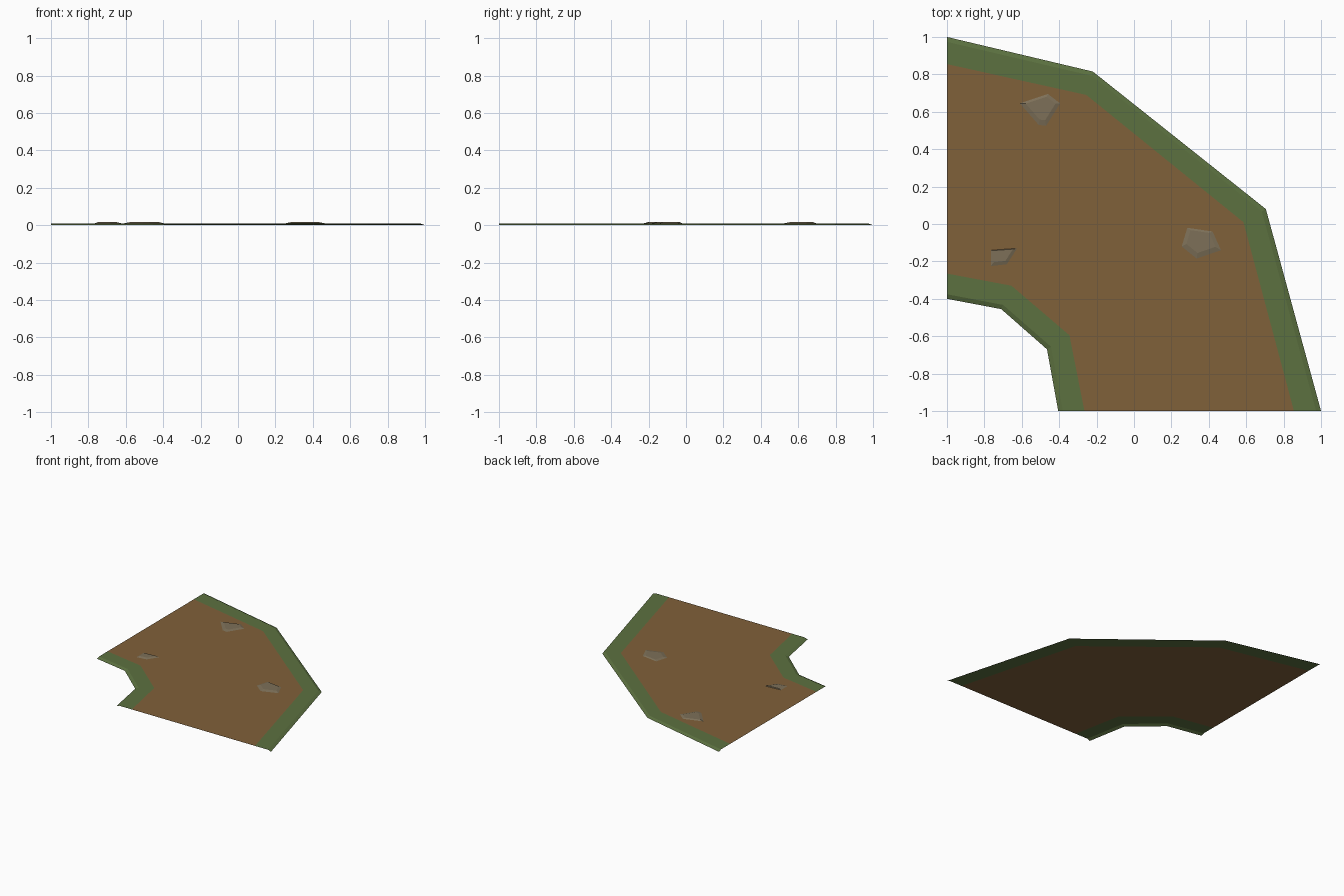
import bpy
import bmesh

if "Cube" in bpy.data.objects:
    bpy.data.objects.remove(bpy.data.objects["Cube"])

TOP = 0.010       # height of the path surface
ROCK_TOP = 0.016  # height of the stones


def material(name, rgb):
    m = bpy.data.materials.new(name)
    m.diffuse_color = (*rgb, 1)
    m.use_nodes = True
    m.node_tree.nodes["Principled BSDF"].inputs["Base Color"].default_value = m.diffuse_color
    return m


dirt = material("dirt brown", (0.216, 0.119, 0.042))
grass = material("grass green", (0.107, 0.165, 0.051))
stone = material("stone grey", (0.205, 0.162, 0.098))


def finish(bm, name, mat):
    """Turn all faces upward and make the object."""
    for f in bm.faces:
        f.normal_update()
        if f.normal.z < 0:
            f.normal_flip()
    mesh = bpy.data.meshes.new(name)
    bm.to_mesh(mesh)
    bm.free()
    mesh.materials.append(mat)
    obj = bpy.data.objects.new(name, mesh)
    bpy.context.collection.objects.link(obj)


def strip(name, mat, rails):
    """Bridge successive (points, height) rails with quads."""
    bm = bmesh.new()
    rows = [[bm.verts.new((x, y, z)) for x, y in pts] for pts, z in rails]
    for a, b in zip(rows, rows[1:]):
        for i in range(len(a) - 1):
            bm.faces.new((a[i], a[i + 1], b[i + 1], b[i]))
    finish(bm, name, mat)


def blend(a, b, t):
    return [(p[0] + (q[0] - p[0]) * t, p[1] + (q[1] - p[1]) * t)
            for p, q in zip(a, b)]


# Bend outlines, from the left end to the front end
outer_edge = [(-1, 1), (-0.22, 0.815), (0.705, 0.08), (1, -1)]
outer_dirt = [(-1, 0.855), (-0.255, 0.69), (0.585, 0.01), (0.855, -1)]
inner_dirt = [(-1, -0.265), (-0.655, -0.33), (-0.345, -0.595), (-0.265, -1)]
inner_edge = [(-1, -0.4), (-0.71, -0.455), (-0.465, -0.67), (-0.405, -1)]

# Dirt path, and grass verges sloping down at their outside edges
strip("dirt_path", dirt, [(outer_dirt, TOP), (inner_dirt, TOP)])
for name, edge, border in (("outer_grass_verge", outer_edge, outer_dirt),
                           ("inner_grass_verge", inner_edge, inner_dirt)):
    strip(name, grass, [(edge, 0), (blend(edge, border, 0.18), TOP), (border, TOP)])


# Flat stones with sloping sides, wider on the front side
def rock(name, outline):
    n = len(outline)
    cx = sum(p[0] for p in outline) / n
    cy = sum(p[1] for p in outline) / n
    bm = bmesh.new()
    low = [bm.verts.new((x, y, TOP)) for x, y in outline]
    high = [bm.verts.new((cx + (x - cx) * 0.74, cy + (y - cy) * 0.74 + 0.008, ROCK_TOP))
            for x, y in outline]
    bm.faces.new(high)
    for i in range(n):
        j = (i + 1) % n
        bm.faces.new((low[i], low[j], high[j], high[i]))
    finish(bm, name, stone)


rock("back_stone", [(-0.61, 0.645), (-0.46, 0.695), (-0.395, 0.645),
                    (-0.47, 0.525), (-0.51, 0.53)])
rock("right_stone", [(0.285, -0.02), (0.42, -0.04), (0.465, -0.14),
                     (0.335, -0.185), (0.255, -0.12)])
rock("left_stone", [(-0.765, -0.14), (-0.625, -0.13), (-0.68, -0.215), (-0.765, -0.225)])
